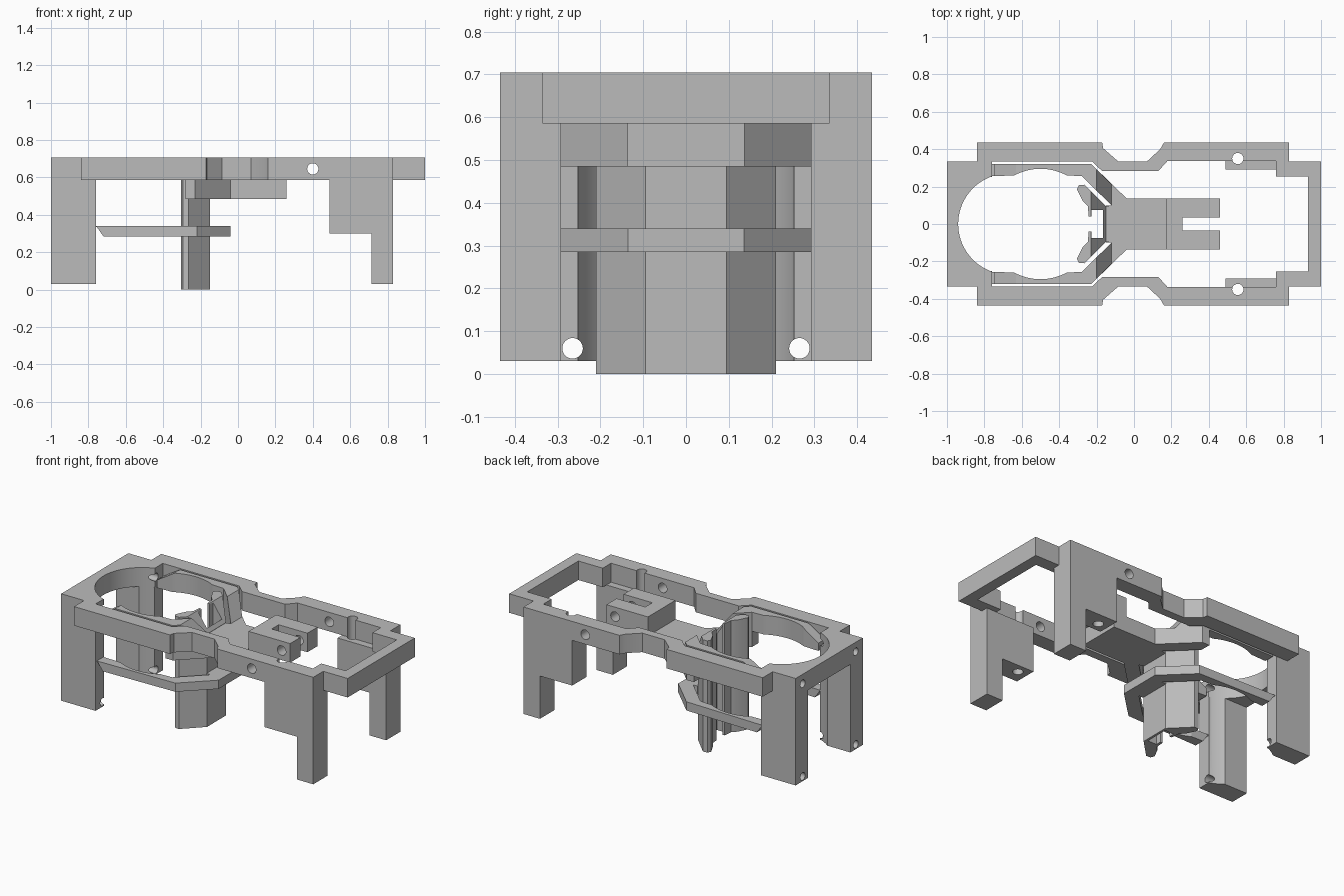
import bpy, bmesh
from math import cos, sin, pi, asin
from mathutils import Vector, Matrix

cube = bpy.data.objects.get("Cube")
if cube:
    bpy.data.objects.remove(cube, do_unlink=True)

grey = bpy.data.materials.new("plain grey")
grey.use_nodes = True
grey.diffuse_color = (0.5, 0.5, 0.5, 1)
grey.node_tree.nodes["Principled BSDF"].inputs["Base Color"].default_value = (0.5, 0.5, 0.5, 1)


def prism(name, pts, lo, hi, axis="z"):
    """Extrude a 2D profile: (x, y) along z, or (x, z) along y."""
    place = (lambda a, b, h: (a, b, h)) if axis == "z" else (lambda a, b, h: (a, h, b))
    bm = bmesh.new()
    low = [bm.verts.new(place(a, b, lo)) for a, b in pts]
    high = [bm.verts.new(place(a, b, hi)) for a, b in pts]
    bm.faces.new(low)
    bm.faces.new(high)
    for i in range(len(pts)):
        j = (i + 1) % len(pts)
        bm.faces.new((low[i], low[j], high[j], high[i]))
    bmesh.ops.recalc_face_normals(bm, faces=bm.faces)
    return finish(name, bm)


def rod(name, centre, radius, length, axis):
    bm = bmesh.new()
    turn = Vector((0, 0, 1)).rotation_difference(Vector(axis)).to_matrix().to_4x4()
    bmesh.ops.create_cone(bm, cap_ends=True, segments=32, radius1=radius, radius2=radius,
                          depth=length, matrix=Matrix.Translation(centre) @ turn)
    return finish(name, bm)


def finish(name, bm):
    mesh = bpy.data.meshes.new(name)
    bm.to_mesh(mesh)
    bm.free()
    mesh.materials.append(grey)
    obj = bpy.data.objects.new(name, mesh)
    bpy.context.collection.objects.link(obj)
    return obj


def cut(obj, *cutters):
    for c in cutters:
        mod = obj.modifiers.new("cut", "BOOLEAN")
        mod.operation = "DIFFERENCE"
        mod.solver = "EXACT"
        mod.object = c
        bpy.context.view_layer.objects.active = obj
        bpy.ops.object.modifier_apply(modifier=mod.name)
        bpy.data.objects.remove(c, do_unlink=True)
    return obj


def both(half):
    """Close a half profile with its mirror image across y = 0."""
    return half + [(x, -y) for x, y in reversed(half)]


def arc(cx, r, start, end, n=16):
    return [(cx + r * cos(start + (end - start) * i / n),
             r * sin(start + (end - start) * i / n)) for i in range(n + 1)]


BASE, TOP = 0.585, 0.705

# Top frame with its waist and its long opening
outer = [(-1, .335), (-.84, .335), (-.84, .435), (-.17, .435), (-.165, .405), (-.085, .335),
         (.07, .335), (.14, .4), (.16, .435), (.83, .435), (.83, .335), (1, .335)]
round_end = arc(-.67, .27, pi - .01, pi - asin(.255 / .27))
inner = round_end + [(-.76, .255), (-.76, .335), (-.225, .335), (-.17, .283), (.13, .283),
                     (.18, .338), (.76, .338), (.76, .255), (.93, .255)]
frame = prism("top_frame", both(outer), BASE, TOP)
cut(frame, prism("opening", both(inner), .5, .8),
    rod("cross_hole", (.4, 0, .645), .03, 2, (0, 1, 0)))
for s in (1, -1):
    cut(frame, rod("screw_hole", (.555, s * .35, .6), .03, 1, (0, 0, 1)),
        rod("end_hole", (-.9, s * .265, .645), .024, .5, (1, 0, 0)))

# Springy inner rail: hugs the round opening, then slants toward the middle
bulge = arc(-.5, .295, asin(.26 / .295), pi - asin(.26 / .295))
rail_inner = [(-.12, .1), (-.28, .256)] + bulge + [(-.745, .256)]
rail = rail_inner + [(-.745, .322), (-.23, .322), (-.12, .213)]

for s, side in ((1, "left"), (-1, "right")):
    flip = lambda pts: [(x, s * y) for x, y in pts]
    strip = prism(side + "_rail", flip(rail), BASE, TOP)
    cut(strip,
        prism("ramp", [(-.2, TOP), (-.115, BASE - .008), (0, BASE - .008), (0, .8), (-.2, .8)],
              -1, 1, "y"),
        prism("lead_in", [(-.63, TOP), (-.8, .6), (-.8, .8), (-.63, .8)], -1, 1, "y"))

    # Rear leg, hollowed to follow the round end
    hollow = arc(-.67, .27, pi - asin(.21 / .27), pi - asin(.252 / .27), 8)
    leg = prism(side + "_rear_leg",
                flip([(-1, .335), (-1, .21)] + hollow + [(-.76, .252), (-.76, .335)]), .03, BASE)
    cut(leg, rod("foot_hole", (-.9, s * .265, .06), .024, .5, (1, 0, 0)))

    # Stepped front leg with a screw hole through its ledge
    ends = sorted((s * .292, s * .435))
    leg = prism(side + "_front_leg", [(.49, BASE), (.49, .3), (.715, .3), (.715, .03),
                                      (.83, .03), (.83, BASE)], ends[0], ends[1], "y")
    cut(leg, rod("ledge_hole", (.555, s * .35, .45), .03, .6, (0, 0, 1)))

# Middle plate under the rails
plate = [(-.15, .1), (-.12, .1), (-.28, .256), (-.28, .322), (-.23, .322), (-.04, .137), (.26, .137)]
plate_half = [(-.15, .095)] + plate[1:]
prism("middle_plate", both(plate_half), .485, BASE)

# Forked block on the plate
fork = [(.26, .035), (.46, .035), (.46, .137), (.17, .137)]
cut(prism("forked_block", both(fork), BASE, TOP),
    rod("cross_hole", (.4, 0, .645), .03, 2, (0, 1, 0)))

# Lower belt with pointed ends
belt_half = [(-.15, .1), (-.12, .1)] + rail_inner[1:-1] + [(-.76, .256), (-.76, .322),
                                                            (-.22, .31), (-.04, .135)]
cut(prism("lower_belt", both(belt_half), .285, .34),
    prism("tip_bevel", [(-.8, .2), (-.72, .2), (-.72, .285), (-.755, .335), (-.8, .335)],
          -1, 1, "y"))

# Central column: a channel with flared fingers and a ramped top
column_half = [(-.165, .075), (-.227, .075), (-.227, .04), (-.242, .04), (-.247, .095),
               (-.275, .125), (-.305, .185), (-.295, .208), (-.265, .21), (-.15, .095)]
cut(prism("central_column", both(column_half), 0, TOP),
    prism("ramp", [(-.23, TOP), (-.14, BASE - .01), (0, BASE), (0, .8), (-.23, .8)], -1, 1, "y"))

# Smooth the curved walls, keep the edges crisp
bpy.ops.object.select_all(action="DESELECT")
for obj in bpy.context.collection.objects:
    if obj.type == "MESH" and obj.data.materials and obj.data.materials[0] == grey:
        obj.select_set(True)
        bpy.context.view_layer.objects.active = obj
bpy.ops.object.shade_smooth_by_angle(angle=0.4)
